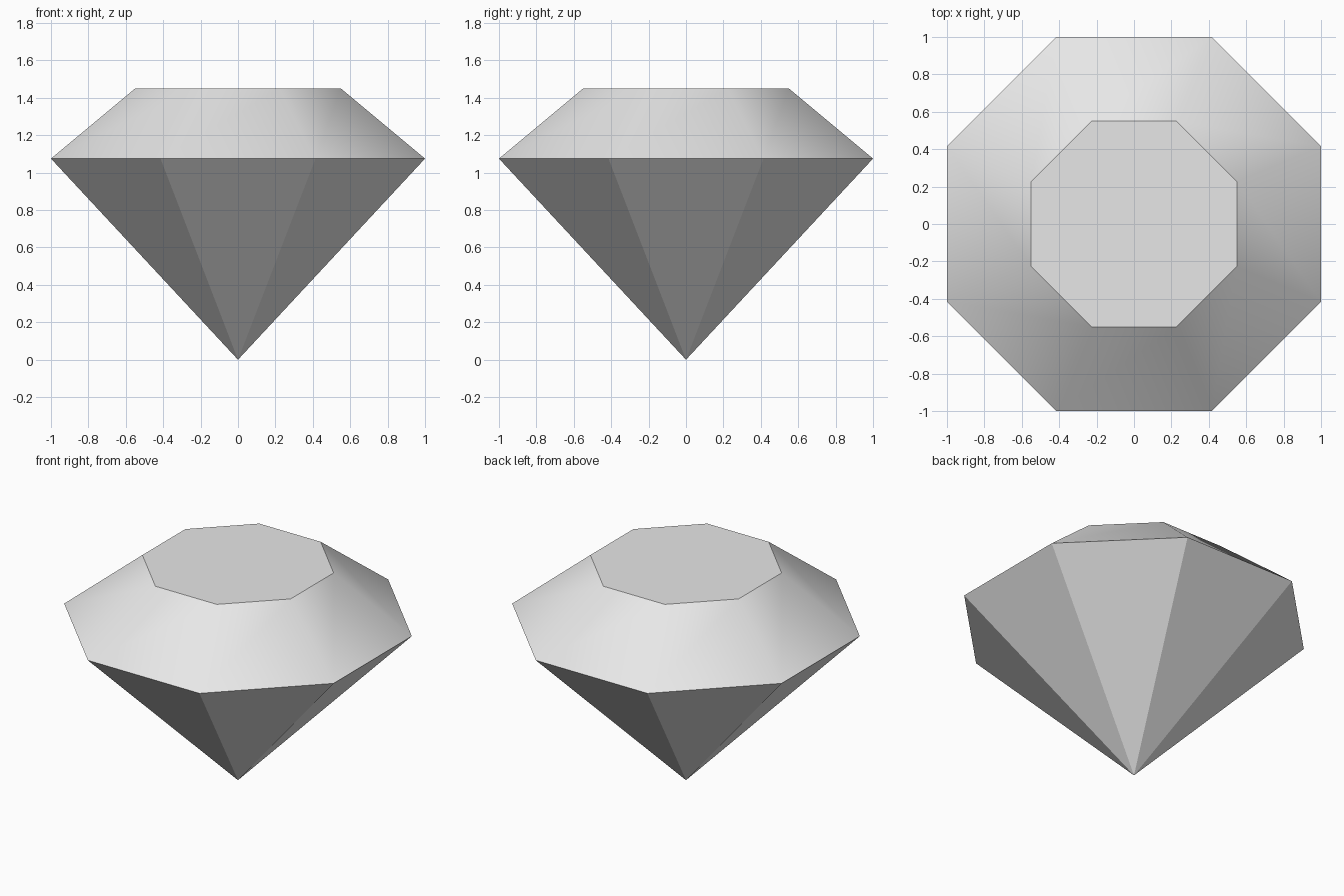
import bpy, bmesh
from math import cos, sin, pi, radians

cube = bpy.data.objects.get("Cube")
if cube:
    bpy.data.objects.remove(cube, do_unlink=True)

SIDES = 8

# Plain grey stone
grey = bpy.data.materials.new("light_grey")
grey.use_nodes = True
grey.diffuse_color = (0.8, 0.8, 0.8, 1)
grey.node_tree.nodes["Principled BSDF"].inputs["Base Color"].default_value = (0.8, 0.8, 0.8, 1)


def ring(bm, apothem, z):
    """Octagon with flat sides facing the axes."""
    r = apothem / cos(pi / SIDES)
    angles = [(i + 0.5) * 2 * pi / SIDES for i in range(SIDES)]
    return [bm.verts.new((r * cos(a), r * sin(a), z)) for a in angles]


bm = bmesh.new()
tip = bm.verts.new((0, 0, 0))
girdle = ring(bm, 1.0, 1.075)
table = ring(bm, 0.55, 1.45)

# Flat table, sloping crown and pointed pavilion
bm.faces.new(table)
for i in range(SIDES):
    j = (i + 1) % SIDES
    bm.faces.new((girdle[i], girdle[j], table[j], table[i]))
    bm.faces.new((tip, girdle[j], girdle[i]))
bmesh.ops.recalc_face_normals(bm, faces=bm.faces)

mesh = bpy.data.meshes.new("cut_gem")
bm.to_mesh(mesh)
bm.free()
mesh.materials.append(grey)
gem = bpy.data.objects.new("cut_gem", mesh)
bpy.context.collection.objects.link(gem)

# Smooth the shallow crown edges; keep the steeper edges sharp
for ob in bpy.context.selected_objects:
    ob.select_set(False)
gem.select_set(True)
bpy.context.view_layer.objects.active = gem
bpy.ops.object.shade_smooth_by_angle(angle=radians(30))
